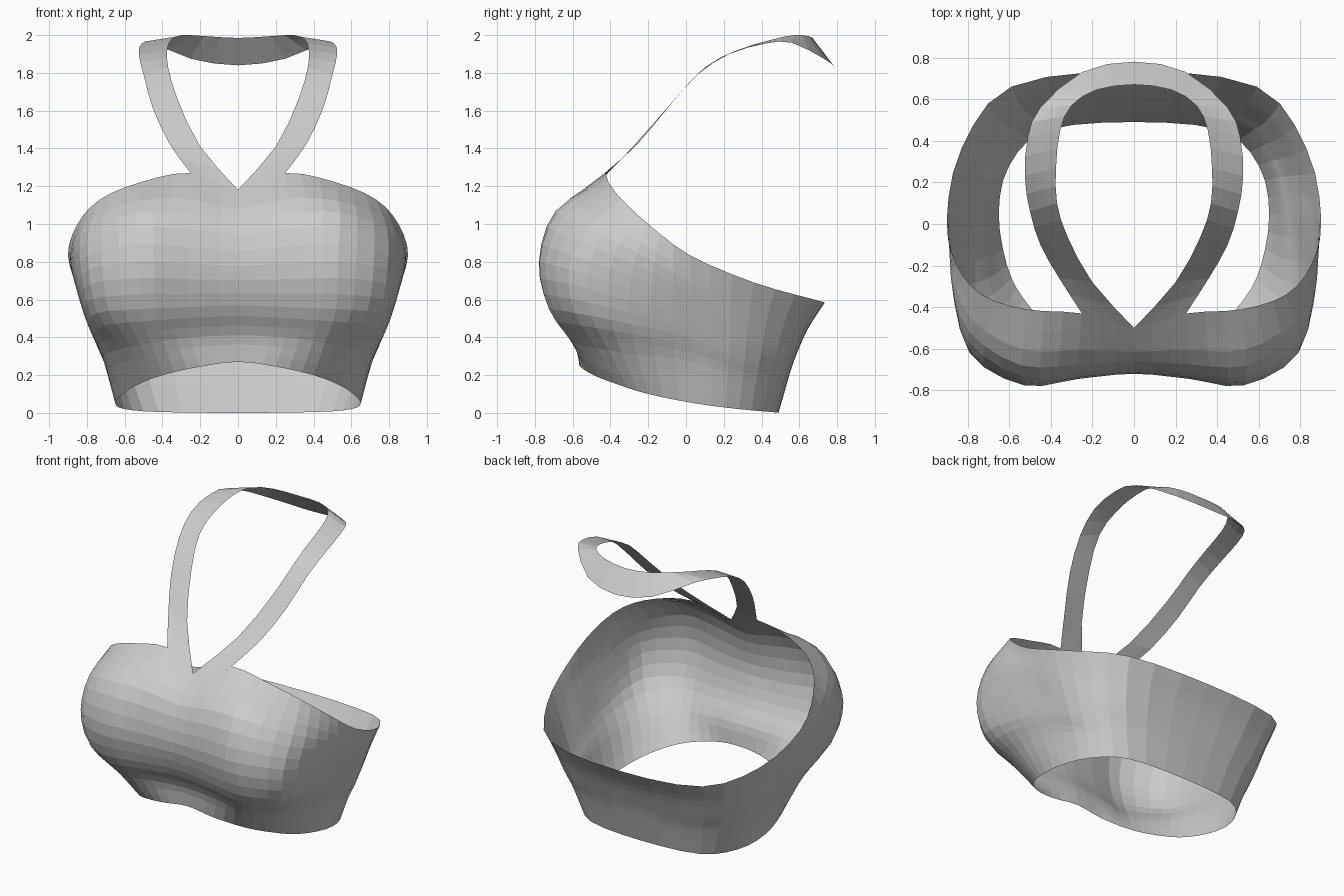
import bpy, bmesh
from mathutils import Vector

if "Cube" in bpy.data.objects:
    bpy.data.objects.remove(bpy.data.objects["Cube"])

SEG = 3  # subdivisions between control points


def spline(p0, p1, p2, p3, t):
    return 0.5 * (2 * p1 + (p2 - p0) * t + (2 * p0 - 5 * p1 + 4 * p2 - p3) * t * t
                  + (3 * p1 - p0 - 3 * p2 + p3) * t ** 3)


def flip(p):
    return Vector((-p.x, p.y, p.z))


def smooth_path(pts, mirror_start=False, mirror_end=False, seg=SEG):
    """Interpolate points; ends on the centre plane continue into their mirror image."""
    pts = [Vector(p) for p in pts]
    first = flip(pts[1]) if mirror_start else 2 * pts[0] - pts[1]
    last = flip(pts[-2]) if mirror_end else 2 * pts[-1] - pts[-2]
    ext = [first] + pts + [last]
    out = [spline(*ext[i:i + 4], k / seg) for i in range(len(pts) - 1) for k in range(seg)]
    return out + [pts[-1]]


def half_sheet(name, rows):
    """Skin a grid of rows, then mirror it across x = 0."""
    bm = bmesh.new()
    grid = [[bm.verts.new(p) for p in r] for r in rows]
    for a, b in zip(grid, grid[1:]):
        for i in range(len(a) - 1):
            bm.faces.new((a[i], a[i + 1], b[i + 1], b[i]))
    me = bpy.data.meshes.new(name)
    bm.to_mesh(me)
    bm.free()
    ob = bpy.data.objects.new(name, me)
    bpy.context.collection.objects.link(ob)
    m = ob.modifiers.new("Mirror", 'MIRROR')
    m.use_clip = True
    m.merge_threshold = 0.001


# Bodice: half loops from centre front to centre back, hem to neckline
hem = [(0, -.56, .27), (.2, -.56, .245), (.4, -.49, .2), (.53, -.36, .15), (.61, -.2, .1),
       (.65, .05, .05), (.6, .28, .02), (.42, .45, .005), (0, .49, 0)]
under = [(0, -.585, .41), (.25, -.6, .4), (.46, -.6, .37), (.61, -.47, .34), (.7, -.26, .31),
         (.71, .04, .27), (.65, .3, .18), (.46, .48, .14), (0, .53, .14)]
lower = [(0, -.675, .57), (.26, -.695, .56), (.52, -.725, .55), (.745, -.59, .53), (.79, -.29, .47),
         (.76, .04, .39), (.69, .31, .27), (.48, .505, .225), (0, .553, .22)]
bust = [(0, -.72, .78), (.27, -.745, .79), (.53, -.775, .8), (.79, -.62, .76), (.85, -.3, .66),
        (.81, .04, .53), (.73, .32, .38), (.515, .535, .31), (0, .585, .31)]
upper = [(0, -.66, 1.02), (.27, -.675, 1.06), (.54, -.68, 1.06), (.79, -.52, .97), (.88, -.26, .85),
         (.865, .03, .69), (.78, .335, .54), (.555, .59, .46), (0, .648, .45)]
neckline = [(0, -.5, 1.18), (.25, -.43, 1.27), (.52, -.41, 1.22), (.73, -.34, 1.13), (.85, -.2, 1.0),
            (.9, .02, .835), (.83, .36, .69), (.59, .66, .605), (0, .735, .585)]

loops = [smooth_path(r, True, True) for r in (hem, under, lower, bust, upper, neckline)]
# Straight V in the middle of the neckline, where the strap starts
top = loops[-1]
for k in range(1, SEG):
    top[k] = top[0].lerp(top[SEG], k / SEG)
columns = [smooth_path(c) for c in zip(*loops)]
half_sheet("bodice", list(zip(*columns)))

# Neck strap: inner and outer edges from the neckline to the back of the neck
inner = [(0, -.5, 1.18), (.2, -.28, 1.41), (.32, -.06, 1.66), (.37, .1, 1.83), (.375, .27, 1.92),
         (.355, .45, 1.975), (.3, .57, 2.0), (.18, .645, 1.995), (0, .67, 1.985)]
outer = [(.25, -.43, 1.27), (.36, -.26, 1.42), (.45, -.1, 1.61), (.5, .06, 1.79), (.525, .23, 1.9),
         (.51, .42, 1.955), (.45, .56, 1.96), (.25, .73, 1.875), (0, .78, 1.84)]
edge_a = smooth_path(inner, False, True, 2)
edge_b = smooth_path(outer, False, True, 2)
half_sheet("neck_strap", [[a.lerp(b, k / SEG) for k in range(SEG + 1)]
                          for a, b in zip(edge_a, edge_b)])
